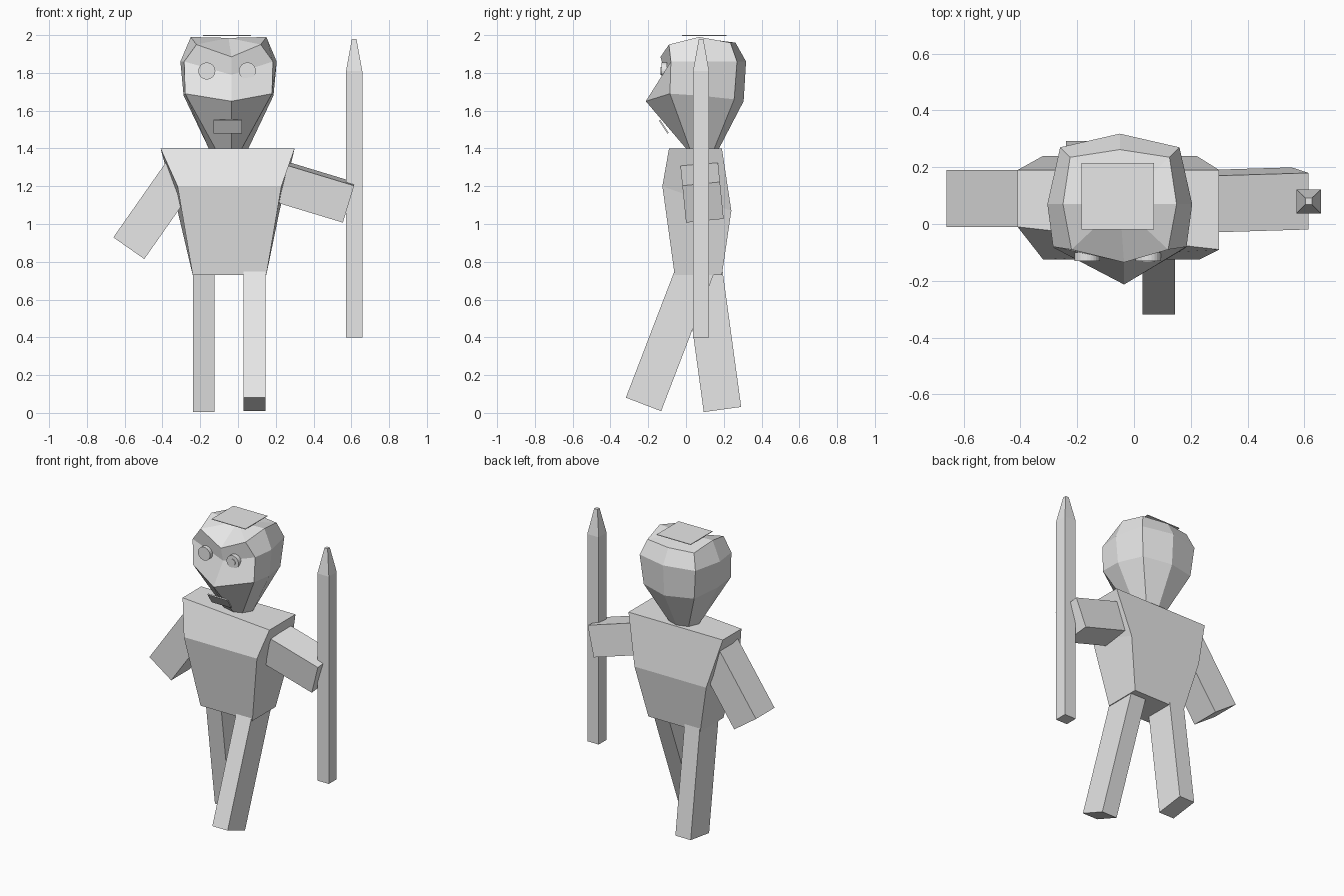
import bpy, bmesh, math
from mathutils import Vector, Matrix

cube = bpy.data.objects.get("Cube")
if cube:
    bpy.data.objects.remove(cube)

grey = bpy.data.materials.new("plain grey")
grey.use_nodes = True
colour = (0.8, 0.8, 0.8, 1)
grey.diffuse_color = colour
grey.node_tree.nodes["Principled BSDF"].inputs["Base Color"].default_value = colour


def finish(name, bm):
    bmesh.ops.recalc_face_normals(bm, faces=bm.faces)
    mesh = bpy.data.meshes.new(name)
    bm.to_mesh(mesh)
    bm.free()
    mesh.materials.append(grey)
    obj = bpy.data.objects.new(name, mesh)
    bpy.context.scene.collection.objects.link(obj)
    return obj


def loft(name, rings, pole=None):
    """Skin a stack of rings; close the bottom, and the top with a face or a fan."""
    bm = bmesh.new()
    loops = [[bm.verts.new(p) for p in ring] for ring in rings]
    n = len(loops[0])
    for low, high in zip(loops, loops[1:]):
        for i in range(n):
            j = (i + 1) % n
            bm.faces.new((low[i], low[j], high[j], high[i]))
    bm.faces.new(loops[0][::-1])
    if pole:
        tip = bm.verts.new(pole)
        for i in range(n):
            bm.faces.new((loops[-1][i], loops[-1][(i + 1) % n], tip))
    else:
        bm.faces.new(loops[-1])
    return finish(name, bm)


def limb(name, end, axis, across, width, depth, length):
    """Box running from the centre of its end face along axis."""
    a = Vector(axis).normalized()
    u = Vector(across)
    u = (u - a * u.dot(a)).normalized() * width / 2
    v = a.cross(u).normalized() * depth / 2
    square = [u + v, v - u, -u - v, u - v]
    base = Vector(end)
    return loft(name, [[base + s for s in square],
                       [base + a * length + s for s in square]])


def rect(x0, x1, y0, y1, z):
    return [(x0, y0, z), (x1, y0, z), (x1, y1, z), (x0, y1, z)]


def disc(name, centre, radius, depth):
    bm = bmesh.new()
    turn = Matrix.Translation(centre) @ Matrix.Rotation(math.pi / 2, 4, "X")
    bmesh.ops.create_cone(bm, cap_ends=True, segments=24, radius1=radius,
                          radius2=radius, depth=depth, matrix=turn)
    return finish(name, bm)


# Torso with a chest ridge and a lower back ridge
loft("torso", [
    rect(-0.24, 0.15, -0.06, 0.19, 0.73),
    [(-0.32, -0.125, 1.2), (0.23, -0.125, 1.2), (0.22, 0.24, 1.07), (-0.32, 0.24, 1.07)],
    [(-0.41, -0.01, 1.4), (0.30, -0.09, 1.4), (0.30, 0.19, 1.4), (-0.41, 0.19, 1.4)],
])

# Striding legs
limb("left_leg", (0.087, -0.225, 0.045), (0, 0.265, 0.69), (1, 0, 0), 0.115, 0.2, 0.82)
limb("right_leg", (-0.182, 0.193, 0.018), (0, -0.095, 0.695), (1, 0, 0), 0.115, 0.2, 0.8)

# Arms
limb("right_arm", (-0.578, 0.09, 0.872), (0.27, 0, 0.385), (0, 1, 0), 0.2, 0.2, 0.55)
limb("left_arm", (0.585, 0.09, 1.115), (-0.33, -0.01, 0.1), (0, 0.2, 0.02), 0.2, 0.205, 0.5)

# Pointed staff
loft("staff", [rect(0.572, 0.658, 0.037, 0.122, 0.4),
               rect(0.572, 0.658, 0.037, 0.122, 1.81),
               rect(0.603, 0.627, 0.068, 0.092, 1.98)])


# Head: eight-sided rings given by half width, y and z from front to back
def head_ring(front, front_corner, side, back_corner, back):
    mid = -0.05
    right = [(mid + w, y, z) for w, y, z in (front_corner, side, back_corner)]
    left = [(mid - w, y, z) for w, y, z in (back_corner, side, front_corner)]
    return [(mid + 0.015, *front)] + right + [(mid, *back)] + left


loft("head", [
    head_ring((0.0, 1.4), (0.07, 0.02, 1.4), (0.105, 0.08, 1.4), (0.075, 0.15, 1.4), (0.175, 1.4)),
    head_ring((-0.213, 1.65), (0.23, -0.085, 1.69), (0.238, 0.07, 1.68), (0.19, 0.255, 1.66), (0.305, 1.65)),
    head_ring((-0.11, 1.79), (0.235, -0.08, 1.86), (0.255, 0.07, 1.86), (0.21, 0.27, 1.86), (0.318, 1.86)),
    head_ring((-0.135, 1.885), (0.17, -0.09, 1.95), (0.2, 0.07, 1.99), (0.175, 0.235, 1.96), (0.262, 1.96)),
], pole=(-0.05, 0.07, 1.985))

# Flat cap on the crown
loft("cap_plate", [rect(-0.185, 0.07, -0.02, 0.215, 1.996),
                   rect(-0.185, 0.07, -0.02, 0.215, 2.0)])

# Eyes
disc("right_eye", (-0.165, -0.115, 1.81), 0.045, 0.03)
disc("left_eye", (0.05, -0.115, 1.81), 0.045, 0.03)
disc("left_pupil", (0.05, -0.13, 1.81), 0.022, 0.008)

# Mouth plate sloping under the nose
limb("mouth", (-0.055, -0.095, 1.48), (0, -0.045, 0.07), (1, 0, 0), 0.15, 0.008, 0.083)
